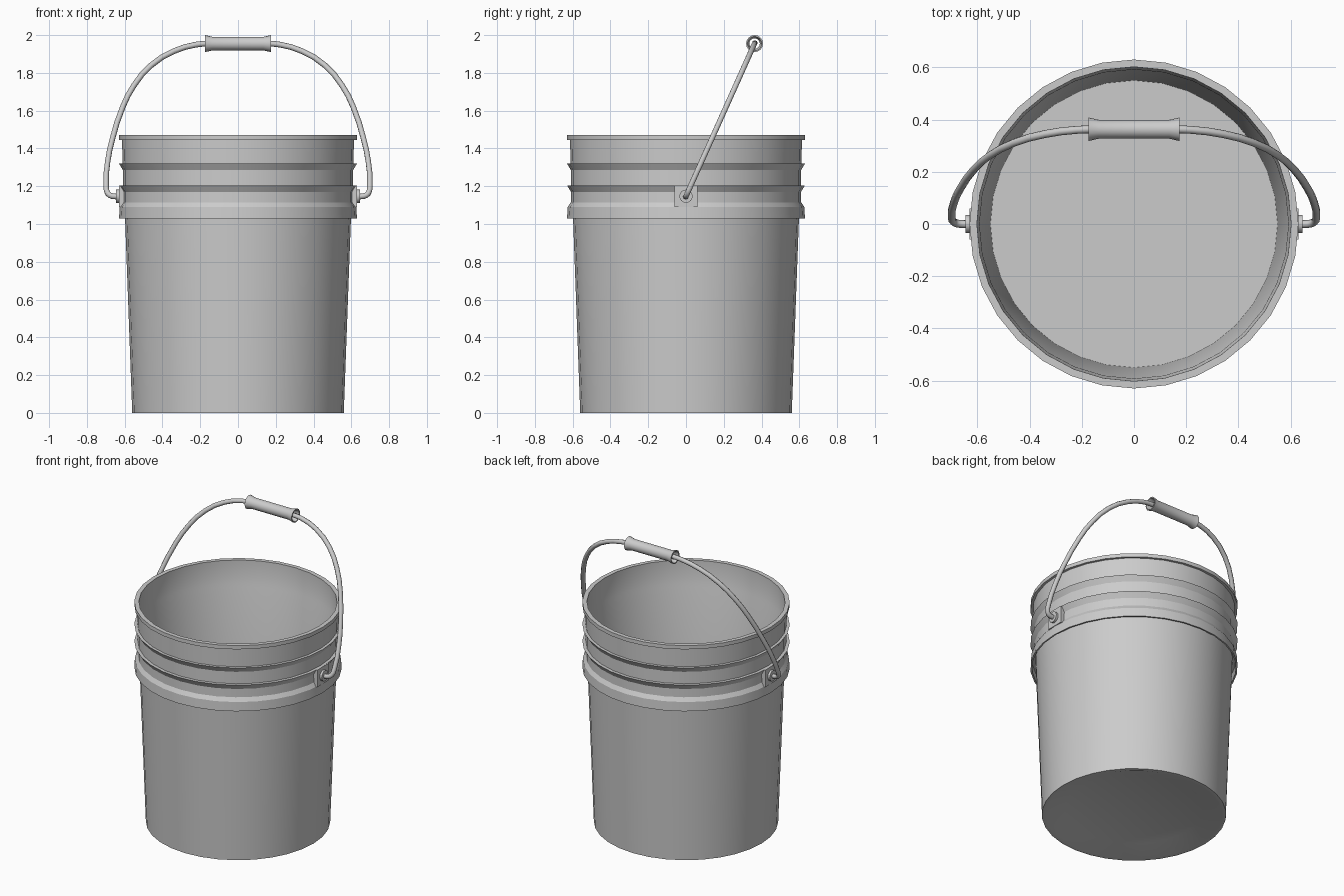
import bpy, bmesh, math
from mathutils import Matrix, Vector

if "Cube" in bpy.data.objects:
    bpy.data.objects.remove(bpy.data.objects["Cube"])

SIDES = 32


def finish(name, bm, smooth=True):
    bmesh.ops.remove_doubles(bm, verts=bm.verts, dist=1e-5)
    bmesh.ops.recalc_face_normals(bm, faces=bm.faces)
    mesh = bpy.data.meshes.new(name)
    bm.to_mesh(mesh)
    bm.free()
    ob = bpy.data.objects.new(name, mesh)
    bpy.context.collection.objects.link(ob)
    if smooth:
        bpy.ops.object.select_all(action='DESELECT')
        ob.select_set(True)
        bpy.context.view_layer.objects.active = ob
        bpy.ops.object.shade_smooth_by_angle(angle=math.radians(25))
    return ob


def lathe(name, profile, sides, closed=False, matrix=Matrix()):
    """Spin (radius, height) points around z, then place with matrix."""
    bm = bmesh.new()
    vs = [bm.verts.new((0, r, z)) for r, z in profile]
    es = [bm.edges.new(p) for p in zip(vs, vs[1:])]
    if closed:
        es.append(bm.edges.new((vs[-1], vs[0])))
    bmesh.ops.spin(bm, geom=vs + es, cent=(0, 0, 0), axis=(0, 0, 1),
                   angle=math.tau, steps=sides, use_duplicate=False)
    bm.transform(matrix)
    return finish(name, bm)


# Bucket shell: recessed underside, tapered wall, skirt collar, ridges, rim, inside
lathe("bucket_body", [
    (0, 0.04), (0.42, 0.04), (0.535, 0.0), (0.56, 0.0),
    (0.598, 1.03), (0.60, 1.08), (0.618, 1.08), (0.62, 1.03), (0.63, 1.03),
    (0.626, 1.09), (0.61, 1.115), (0.609, 1.17),
    (0.63, 1.205), (0.609, 1.205), (0.609, 1.285),
    (0.63, 1.32), (0.611, 1.32), (0.614, 1.445),
    (0.63, 1.445), (0.63, 1.47), (0.602, 1.47),
    (0.599, 1.315), (0.592, 1.295), (0.55, 0.06), (0, 0.06)], SIDES)

# Pivot pads and bosses on both sides
for side, label in ((1, "right"), (-1, "left")):
    bm = bmesh.new()
    bmesh.ops.create_cube(bm, size=1, matrix=Matrix.Translation((side * 0.616, 0, 1.147))
                          @ Matrix.Diagonal((0.028, 0.12, 0.114, 1)))
    finish("pivot_pad_" + label, bm, smooth=False)
    place = Matrix.Translation((0, 0, 1.147)) @ Matrix.Rotation(side * math.pi / 2, 4, 'Y')
    lathe("pivot_boss_" + label,
          [(0, 0.62), (0.035, 0.62), (0.035, 0.645), (0, 0.645)], 16, matrix=place)

# Wire bail handle: half path mirrored, leaning back in its plane
half = [(0.62, 1.147), (0.665, 1.147), (0.69, 1.162), (0.698, 1.20), (0.69, 1.33),
        (0.665, 1.45), (0.61, 1.62), (0.55, 1.735), (0.46, 1.84), (0.34, 1.915),
        (0.22, 1.95), (0.15, 1.955)]
path = half + [(-x, z) for x, z in reversed(half)]
curve = bpy.data.curves.new("handle_wire_path", 'CURVE')
curve.dimensions = '3D'
curve.bevel_depth = 0.015
curve.bevel_resolution = 2
curve.resolution_u = 2
curve.use_fill_caps = True
spline = curve.splines.new('BEZIER')
spline.bezier_points.add(len(path) - 1)
for p, (x, z) in zip(spline.bezier_points, path):
    p.co = Vector((x, (z - 1.147) * 0.449, z))
    p.handle_left_type = p.handle_right_type = 'AUTO'
wire = bpy.data.objects.new("handle_wire", curve)
bpy.context.collection.objects.link(wire)
bpy.ops.object.select_all(action='DESELECT')
wire.select_set(True)
bpy.context.view_layer.objects.active = wire
bpy.ops.object.convert(target='MESH')
bpy.ops.object.shade_smooth_by_angle(angle=math.radians(50))

# Hollow grip with flared ends
place = Matrix.Translation((0, 0.363, 1.955)) @ Matrix.Rotation(math.pi / 2, 4, 'Y')
lathe("handle_grip", [
    (0.045, -0.174), (0.036, -0.135), (0.036, 0.135), (0.045, 0.174),
    (0.038, 0.174), (0.028, 0.135), (0.028, -0.135), (0.038, -0.174)],
    16, closed=True, matrix=place)
